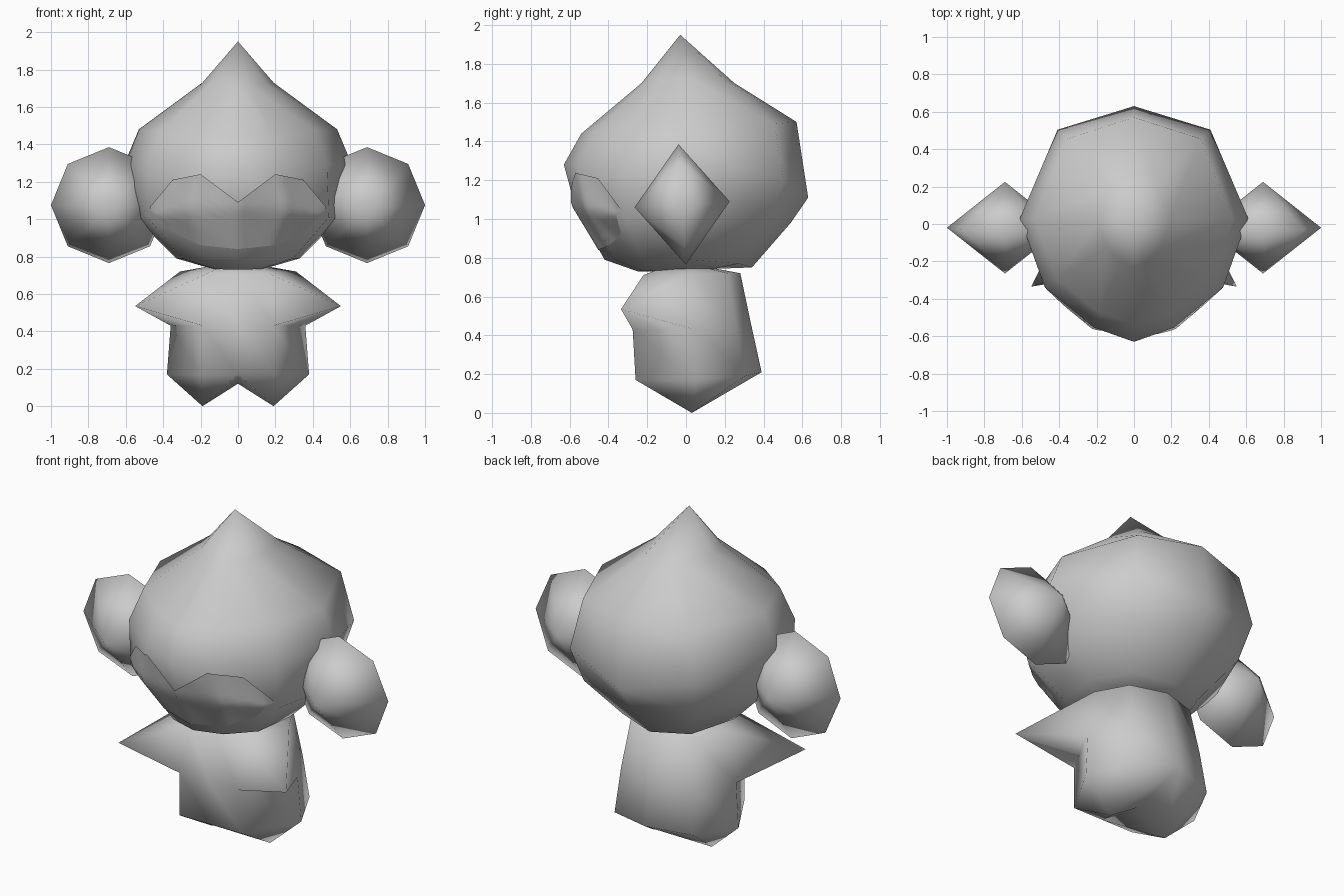
import bpy, bmesh
from mathutils import Vector
from mathutils.bvhtree import BVHTree

cube = bpy.data.objects.get("Cube")
if cube:
    bpy.data.objects.remove(cube)

grey = bpy.data.materials.new("plain grey")
grey.use_nodes = True
colour = (0.6, 0.6, 0.6, 1)
grey.diffuse_color = colour
grey.node_tree.nodes["Principled BSDF"].inputs["Base Color"].default_value = colour


def finish(bm, name):
    bmesh.ops.recalc_face_normals(bm, faces=bm.faces)
    for f in bm.faces:
        f.smooth = True
    mesh = bpy.data.meshes.new(name)
    bm.to_mesh(mesh)
    bm.free()
    mesh.materials.append(grey)
    obj = bpy.data.objects.new(name, mesh)
    bpy.context.collection.objects.link(obj)
    return obj


def ring(bm, section, width, front, front_z, side_z, back, back_z):
    """Tilted symmetric ring from a half section running front to back."""
    half = []
    for u, v in section:
        end, z = (front, front_z) if v < 0 else (back, back_z)
        half.append((u * width, v * end, side_z + (z - side_z) * abs(v) ** 3))
    other = [(-x, y, z) for x, y, z in half[-2:0:-1]]
    return [bm.verts.new(p) for p in half + other]


def loft(bm, rings):
    for a, b in zip(rings, rings[1:]):
        n = len(a)
        for i in range(n):
            j = (i + 1) % n
            bm.faces.new((a[i], a[j], b[j], b[i]))


def fan(bm, loop, point):
    tip = bm.verts.new(point)
    for a, b in zip(loop, loop[1:] + loop[:1]):
        bm.faces.new((a, b, tip))


# Head: pointed bulb made of tilted rings, fuller at the cheeks
skull = [(0, -1), (.35, -.88), (.78, -.54), (1, .05), (.67, .8), (0, 1)]
cheeks = [(0, -1), (.5, -.88), (.9, -.55), (1, .05), (.68, .8), (0, 1)]
head_rings = [
    (skull, .19, .23, 1.70, 1.73, .25, 1.70),
    (skull, .53, .54, 1.44, 1.48, .57, 1.50),
    (skull, .61, .63, 1.28, 1.29, .63, 1.11),
    (cheeks, .54, .57, 1.06, 1.00, .54, .98),
    (cheeks, .33, .42, .79, .79, .34, .75),
    (cheeks, .14, .25, .73, .735, .18, .75),
]
bm = bmesh.new()
rings = [ring(bm, *r) for r in head_rings]
loft(bm, rings)
fan(bm, rings[0], (0, -.03, 1.95))
fan(bm, rings[-1], (0, 0, .73))
bmesh.ops.recalc_face_normals(bm, faces=bm.faces)
tree = BVHTree.FromBMesh(bm)
finish(bm, "head")

# Face mask: thin double-arched panel laid over the head
columns = [(0, 1.09, .84), (.2, 1.24, .86), (.35, 1.21, .93), (.47, 1.065, 1.05)]
steps, rows = 6, 8
spans = []
for a, b in zip(columns, columns[1:]):
    spans += [Vector(a).lerp(Vector(b), i / steps) for i in range(steps)]
spans.append(Vector(columns[-1]))
spans = [Vector((-s.x, s.y, s.z)) for s in spans[:0:-1]] + spans
bm = bmesh.new()
grid = []
for x, top, bottom in spans:
    line = []
    for k in range(rows + 1):
        t = k / rows
        z = top + (bottom - top) * t
        hit = tree.ray_cast(Vector((x, -2, z)), Vector((0, 1, 0)))[0]
        line.append(bm.verts.new((x, hit.y - .016 + .012 * t, z)))
    grid.append(line)
for a, b in zip(grid, grid[1:]):
    for k in range(rows):
        bm.faces.new((a[k], a[k + 1], b[k + 1], b[k]))
finish(bm, "face_mask")

# Ears: eight-sided discs drawn to a point at front and back
for side, name in ((1, "left_ear"), (-1, "right_ear")):
    bm = bmesh.new()
    outline = [(.31, 0), (.22, .22), (0, .31), (-.22, .22),
               (-.31, 0), (-.22, -.22), (0, -.31), (.22, -.22)]
    loop = [bm.verts.new((side * (.69 + x), -.02 - .06 * z, 1.075 + z)) for x, z in outline]
    fan(bm, loop, (side * .69, -.265, 1.06))
    fan(bm, loop, (side * .69, .225, 1.09))
    finish(bm, name)

# Body: tapered torso
torso = [(0, -1), (.53, -1), (1, .13), (.68, .77), (0, 1)]
body_rings = [
    (torso, .14, .12, .75, .75, .12, .75),
    (torso, .31, .22, .71, .72, .28, .72),
    (torso, .36, .275, .43, .43, .335, .46),
    (torso, .38, .26, .17, .17, .39, .21),
]
bm = bmesh.new()
rings = [ring(bm, *r) for r in body_rings]
loft(bm, rings)
bm.faces.new(rings[0])

# Feet: each half of the base drawn down to a point
base = rings[-1]
crotch = bm.verts.new((0, .03, .12))
middle = len(base) // 2
fan(bm, base[:middle + 1] + [crotch], (.19, .03, 0))
fan(bm, base[middle:] + [base[0], crotch], (-.19, .03, 0))

# Arms: front corner panels of the torso pulled out into spikes
shoulder, waist = rings[1], rings[2]
for side, i, j in ((1, 1, 2), (-1, -1, -2)):
    panel = [shoulder[i], shoulder[j], waist[j], waist[i]]
    bm.faces.remove(bm.faces.get(panel))
    fan(bm, panel, (side * .55, -.335, .535))
finish(bm, "body")
